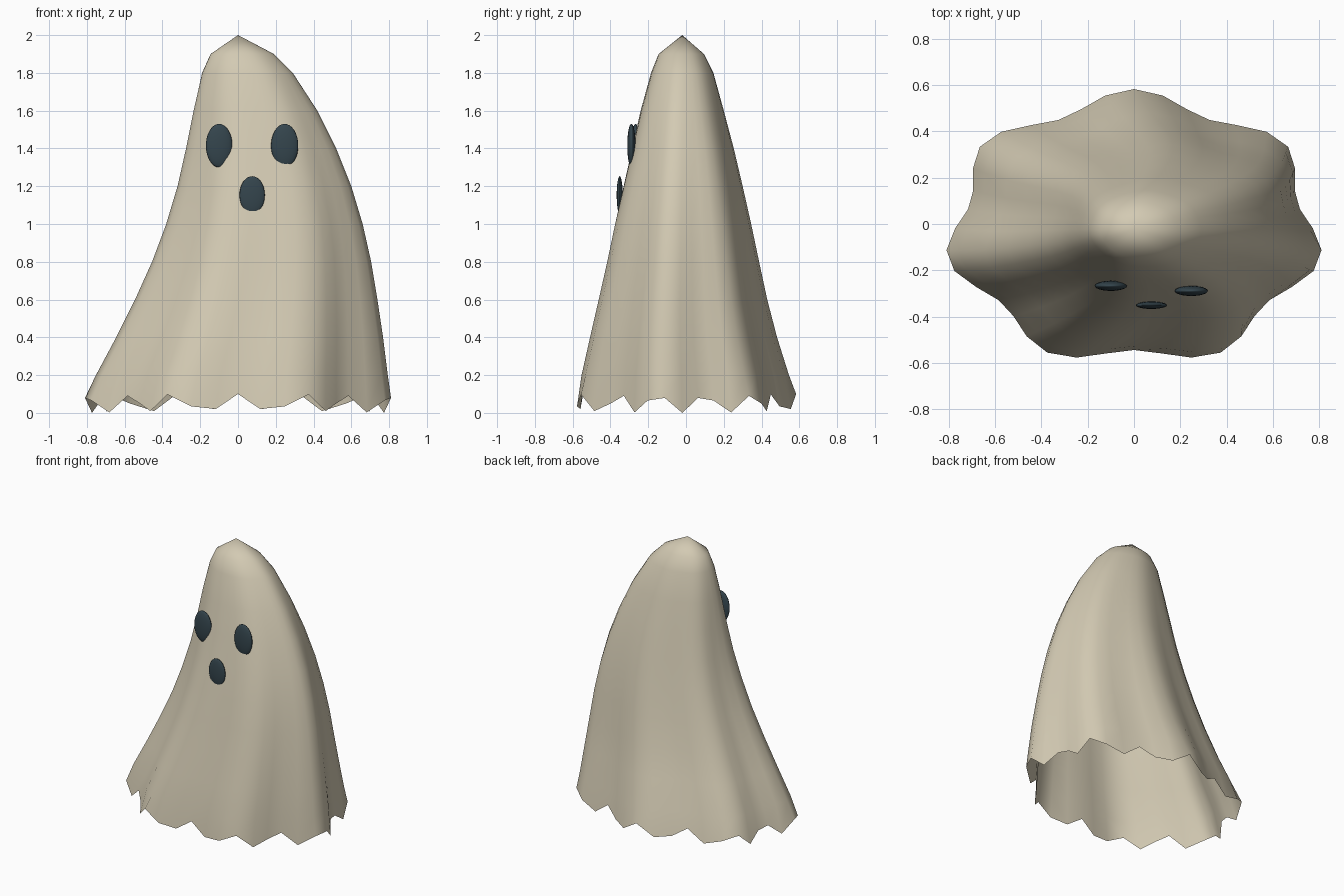
import bpy, bmesh, math

if "Cube" in bpy.data.objects:
    bpy.data.objects.remove(bpy.data.objects["Cube"])


def material(name, rgb):
    m = bpy.data.materials.new(name)
    m.diffuse_color = (*rgb, 1)
    m.use_nodes = True
    m.node_tree.nodes["Principled BSDF"].inputs["Base Color"].default_value = m.diffuse_color
    return m


CLOTH = material("cream cloth", (0.65, 0.59, 0.45))
DARK = material("dark slate", (0.035, 0.06, 0.075))

# Sheet silhouette: height, left x, right x, front y, back y
PROFILE = [
    (1.90, -0.145, 0.19, -0.145, 0.095),
    (1.80, -0.19, 0.29, -0.185, 0.145),
    (1.60, -0.235, 0.42, -0.24, 0.20),
    (1.40, -0.275, 0.52, -0.285, 0.253),
    (1.20, -0.32, 0.60, -0.33, 0.30),
    (1.00, -0.38, 0.66, -0.375, 0.345),
    (0.80, -0.455, 0.705, -0.417, 0.387),
    (0.60, -0.545, 0.738, -0.462, 0.43),
    (0.40, -0.645, 0.768, -0.508, 0.482),
    (0.20, -0.752, 0.793, -0.553, 0.545),
    (0.05, -0.81, 0.81, -0.577, 0.583),
]
SIDES = 40
FOLDS, TEETH = 7, 14


def ring(z, left, right, front, back):
    """Ellipse with soft folds, fitted to the silhouette at this height."""
    amp = 0.07 * (1 - z / 2) ** 0.9
    pts = []
    for i in range(SIDES):
        a = 2 * math.pi * i / SIDES          # measured from the back
        r = 1 + amp * math.cos(FOLDS * a)
        pts.append((r * math.sin(a), r * math.cos(a)))
    xs, ys = [p[0] for p in pts], [p[1] for p in pts]
    sx = (right - left) / (max(xs) - min(xs))
    sy = (back - front) / (max(ys) - min(ys))
    return [(left + (x - min(xs)) * sx, front + (y - min(ys)) * sy, z) for x, y in pts]


# Draped sheet, open at the bottom with a ragged hem
bm = bmesh.new()
rings = [[bm.verts.new(p) for p in ring(*row)] for row in PROFILE]
for i, v in enumerate(rings[-1]):
    v.co.z = 0.05 + 0.05 * math.cos(TEETH * 2 * math.pi * i / SIDES)
apex = bm.verts.new((0, -0.02, 2.0))
for i in range(SIDES):
    j = (i + 1) % SIDES
    bm.faces.new((apex, rings[0][j], rings[0][i]))
    for up, low in zip(rings, rings[1:]):
        bm.faces.new((up[i], up[j], low[j], low[i]))
bmesh.ops.recalc_face_normals(bm, faces=bm.faces)
if sum(f.normal.dot(f.calc_center_median().xyz * 1) for f in bm.faces) < 0:
    bmesh.ops.reverse_faces(bm, faces=bm.faces)
for f in bm.faces:
    f.smooth = True
mesh = bpy.data.meshes.new("sheet")
bm.to_mesh(mesh)
bm.free()
mesh.materials.append(CLOTH)
bpy.context.collection.objects.link(bpy.data.objects.new("sheet", mesh))


# Flattened oval eyes and mouth
def oval(name, loc, size):
    bpy.ops.mesh.primitive_uv_sphere_add(segments=24, ring_count=16, radius=1, location=loc)
    ob = bpy.context.object
    ob.name = name
    ob.scale = size
    ob.data.materials.append(DARK)
    bpy.ops.object.shade_smooth()


oval("left_eye", (-0.10, -0.267, 1.415), (0.07, 0.022, 0.115))
oval("right_eye", (0.247, -0.289, 1.415), (0.072, 0.022, 0.115))
oval("mouth", (0.075, -0.351, 1.153), (0.067, 0.016, 0.10))
